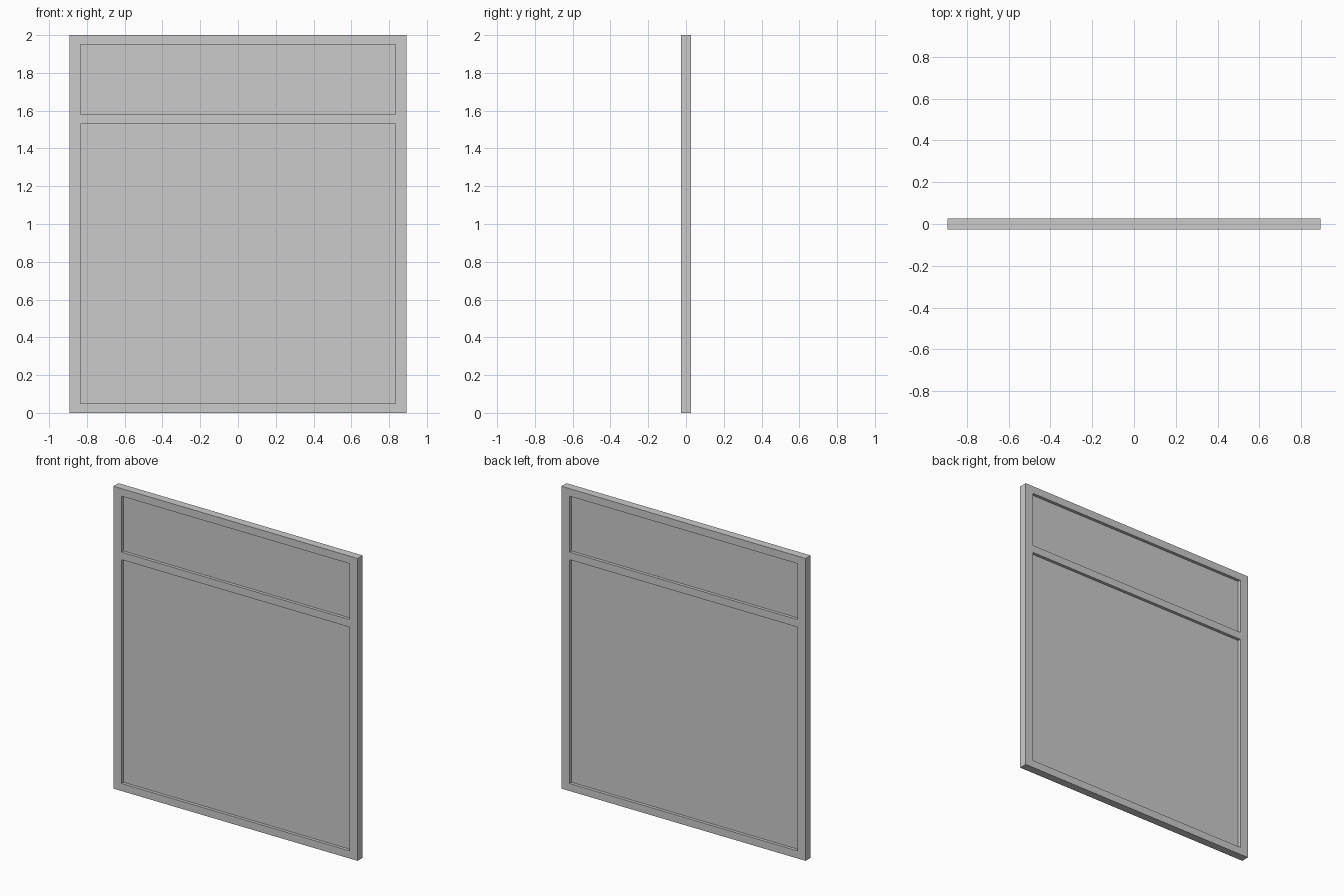
import bpy, bmesh

if "Cube" in bpy.data.objects:
    bpy.data.objects.remove(bpy.data.objects["Cube"])

W, IW = 0.893, 0.833            # half widths: outside, opening
T, PANE_T = 0.053, 0.012        # thickness: frame, panes
XS = [-W, -IW, IW, W]
ZS = [0.0, 0.05, 1.53, 1.58, 1.95, 2.0]
OPENINGS = {(1, 1): "lower_pane", (1, 3): "upper_pane"}


def slab(name, cells, thickness):
    """Extrude the chosen grid cells into one solid centred on y = 0."""
    bm = bmesh.new()
    verts = {}

    def vert(i, k):
        if (i, k) not in verts:
            verts[i, k] = bm.verts.new((XS[i], -thickness / 2, ZS[k]))
        return verts[i, k]

    for i, k in cells:
        bm.faces.new([vert(i, k), vert(i + 1, k), vert(i + 1, k + 1), vert(i, k + 1)])
    ext = bmesh.ops.extrude_face_region(bm, geom=bm.faces[:], use_keep_orig=True)
    moved = [g for g in ext["geom"] if isinstance(g, bmesh.types.BMVert)]
    bmesh.ops.translate(bm, verts=moved, vec=(0, thickness, 0))
    bmesh.ops.recalc_face_normals(bm, faces=bm.faces[:])
    mesh = bpy.data.meshes.new(name)
    bm.to_mesh(mesh)
    bm.free()
    obj = bpy.data.objects.new(name, mesh)
    bpy.context.collection.objects.link(obj)
    return obj


# frame with stiles, rails and transom bar
all_cells = [(i, k) for i in range(len(XS) - 1) for k in range(len(ZS) - 1)]
slab("window_frame", [c for c in all_cells if c not in OPENINGS], T)

# thin panes recessed on both sides
for cell, name in OPENINGS.items():
    slab(name, [cell], PANE_T)
